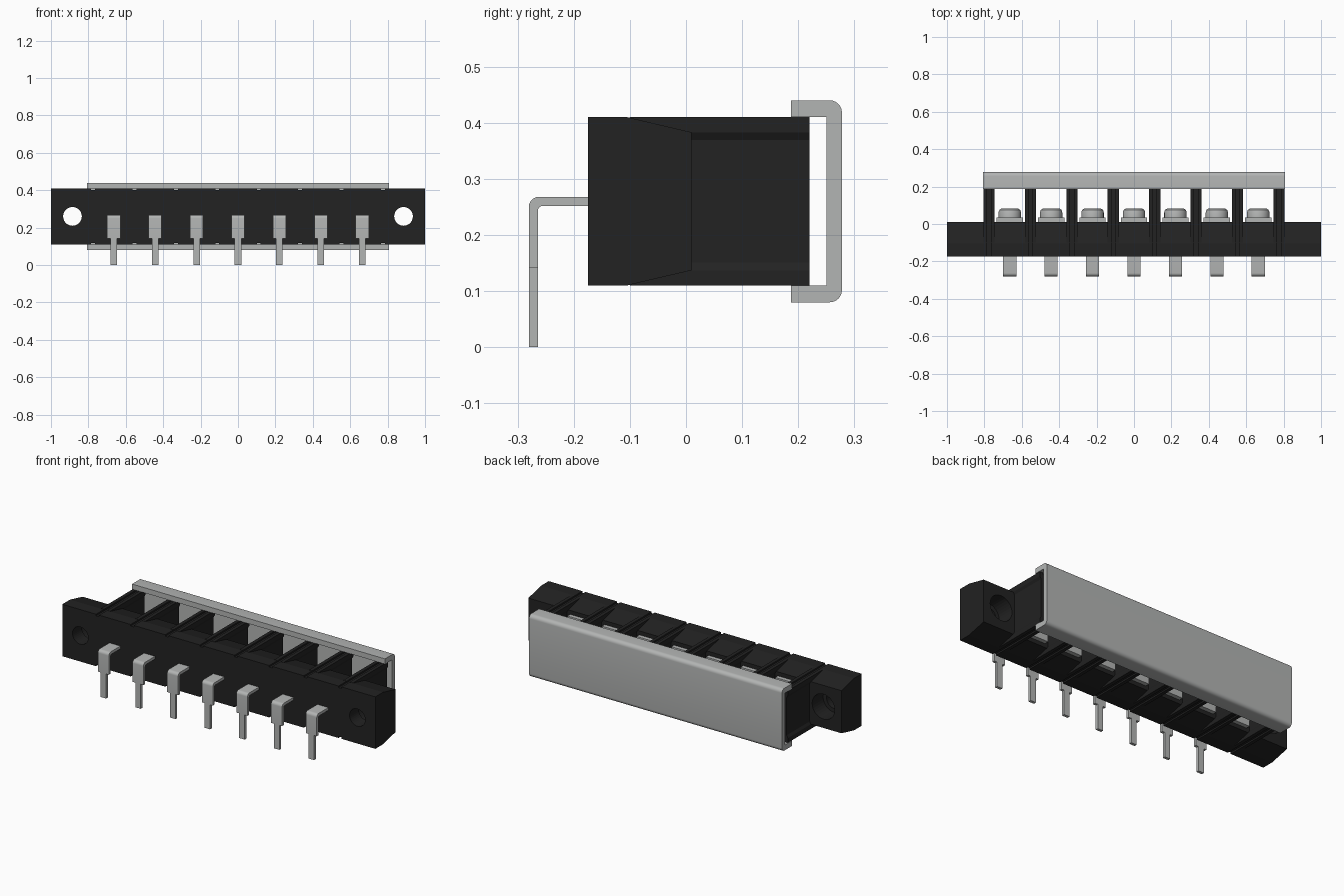
import bpy, bmesh, math
from mathutils import Matrix, Vector

cube = bpy.data.objects.get("Cube")
if cube:
    bpy.data.objects.remove(cube, do_unlink=True)


def material(name, rgb):
    m = bpy.data.materials.new(name)
    m.use_nodes = True
    m.diffuse_color = (*rgb, 1)
    m.node_tree.nodes["Principled BSDF"].inputs["Base Color"].default_value = (*rgb, 1)
    return m


BLACK = material("black plastic", (0.016, 0.016, 0.016))
METAL = material("tinned metal", (0.45, 0.46, 0.455))
COVER = material("grey cover", (0.45, 0.46, 0.455))

PITCH = 0.2214
PINS = [(i - 3) * PITCH for i in range(7)]
WALLS = [(i - 3.5) * PITCH for i in range(8)]
ZC = 0.26      # height of the block's centre line


def finish(name, bm, mat, smooth=False):
    bmesh.ops.recalc_face_normals(bm, faces=bm.faces)
    me = bpy.data.meshes.new(name)
    bm.to_mesh(me)
    bm.free()
    me.materials.append(mat)
    ob = bpy.data.objects.new(name, me)
    bpy.context.collection.objects.link(ob)
    if smooth:
        bpy.ops.object.select_all(action="DESELECT")
        ob.select_set(True)
        bpy.context.view_layer.objects.active = ob
        bpy.ops.object.shade_smooth_by_angle(angle=math.radians(35))
    return ob


def prism(bm, pts, a, b, axis):
    """Extrude a profile from a to b: (y, z) along x, or (x, z) along y."""
    def place(p, t):
        return (t, p[0], p[1]) if axis == "x" else (p[0], t, p[1])
    lo = [bm.verts.new(place(p, a)) for p in pts]
    hi = [bm.verts.new(place(p, b)) for p in pts]
    n = len(pts)
    bm.faces.new(lo)
    bm.faces.new(hi[::-1])
    for i in range(n):
        bm.faces.new((lo[i], lo[(i + 1) % n], hi[(i + 1) % n], hi[i]))


def box(bm, x0, x1, y0, y1, z0, z1):
    prism(bm, [(y0, z0), (y1, z0), (y1, z1), (y0, z1)], x0, x1, "x")


def cylinder(bm, x, y0, y1, z, r, sides=32):
    pts = [(x + r * math.cos(2 * math.pi * i / sides),
            z + r * math.sin(2 * math.pi * i / sides)) for i in range(sides)]
    prism(bm, pts, y0, y1, "y")


def arc(cy, cz, r, a0, a1, n=6):
    return [(cy + r * math.cos(math.radians(a0 + (a1 - a0) * i / n)),
             cz + r * math.sin(math.radians(a0 + (a1 - a0) * i / n))) for i in range(n + 1)]


def cut(ob, bm):
    cutter = finish("cutter", bm, BLACK)
    cutter.hide_render = True
    mod = ob.modifiers.new("cut", "BOOLEAN")
    mod.operation, mod.solver, mod.object = "DIFFERENCE", "EXACT", cutter
    bpy.context.view_layer.objects.active = ob
    bpy.ops.object.modifier_apply(modifier=mod.name)
    bpy.data.objects.remove(cutter, do_unlink=True)


# Housing bar with sloped rear edges
bm = bmesh.new()
prism(bm, [(-0.175, 0.11), (-0.105, 0.11), (0.01, 0.137), (0.01, 0.383),
           (-0.105, 0.41), (-0.175, 0.41)], -1, 1, "x")
housing = finish("housing", bm, BLACK)

# Mounting holes: narrow through hole, then wider rear pocket
for radius, start in ((0.05, -0.3), (0.072, -0.09)):
    bm = bmesh.new()
    for s in (-1, 1):
        cylinder(bm, s * 0.885, start, 0.1, ZC, radius)
    cut(housing, bm)

# Small grooves over each barrier line, top and bottom
bm = bmesh.new()
for x in WALLS:
    box(bm, x - 0.01, x + 0.01, -0.3, 0.1, 0.401, 0.5)
    box(bm, x - 0.01, x + 0.01, -0.3, 0.1, 0.0, 0.119)
cut(housing, bm)

# Barriers: flanged walls between the terminals
quarter = [(0.01, 0.141), (0.01, 0.15), (0.03, 0.15), (0.03, 0.123), (0.022, 0.109)]
right = [(x, ZC + z) for x, z in quarter] + [(x, ZC - z) for x, z in quarter[::-1]]
profile = right + [(-x, z) for x, z in right[::-1]]
bm = bmesh.new()
for x in WALLS:
    prism(bm, [(x + px, pz) for px, pz in profile], -0.1, 0.22, "y")
finish("barriers", bm, BLACK)

# Bent solder pins: wide shoulder, narrow tail
outer = arc(-0.262, 0.25, 0.018, 90, 180)
inner = arc(-0.255, 0.243, 0.009, 180, 90)
bend = [(-0.16, 0.268)] + outer + [(-0.28, 0.142), (-0.264, 0.142)] + inner + [(-0.16, 0.252)]
for i, x in enumerate(PINS):
    bm = bmesh.new()
    prism(bm, bend, x - 0.035, x + 0.035, "x")
    box(bm, x - 0.0175, x + 0.0175, -0.28, -0.264, 0, 0.142)
    finish(f"pin_{i + 1}", bm, METAL, True)

# Terminal plates and domed screws
head = [(0.06, 0.03), (0.06, 0.066), (0.056, 0.076), (0.046, 0.082)]
for i, x in enumerate(PINS):
    bm = bmesh.new()
    box(bm, x - 0.07, x + 0.07, 0.005, 0.034, ZC - 0.1, ZC + 0.1)
    finish(f"terminal_plate_{i + 1}", bm, METAL)
    bm = bmesh.new()
    rings = []
    for r, y in head:
        rings.append([bm.verts.new((x + r * math.cos(math.tau * k / 24), y,
                                    ZC + r * math.sin(math.tau * k / 24))) for k in range(24)])
    for a, b in zip(rings, rings[1:]):
        for k in range(24):
            bm.faces.new((a[k], a[(k + 1) % 24], b[(k + 1) % 24], b[k]))
    bm.faces.new(rings[0])
    bm.faces.new(rings[-1])
    screw = finish(f"screw_{i + 1}", bm, METAL, True)
    bm = bmesh.new()
    box(bm, x - 0.08, x + 0.08, 0.062, 0.1, ZC - 0.007, ZC + 0.007)
    cut(screw, bm)

# Clip-on rear cover with a C-shaped section
section = [(0.187, 0.41), (0.187, 0.44)] + arc(0.256, 0.418, 0.022, 90, 0) \
    + arc(0.256, 0.102, 0.022, 0, -90) \
    + [(0.187, 0.08), (0.187, 0.11), (0.25, 0.11), (0.25, 0.41)]
bm = bmesh.new()
prism(bm, section, -0.808, 0.808, "x")
finish("rear_cover", bm, COVER, True)
